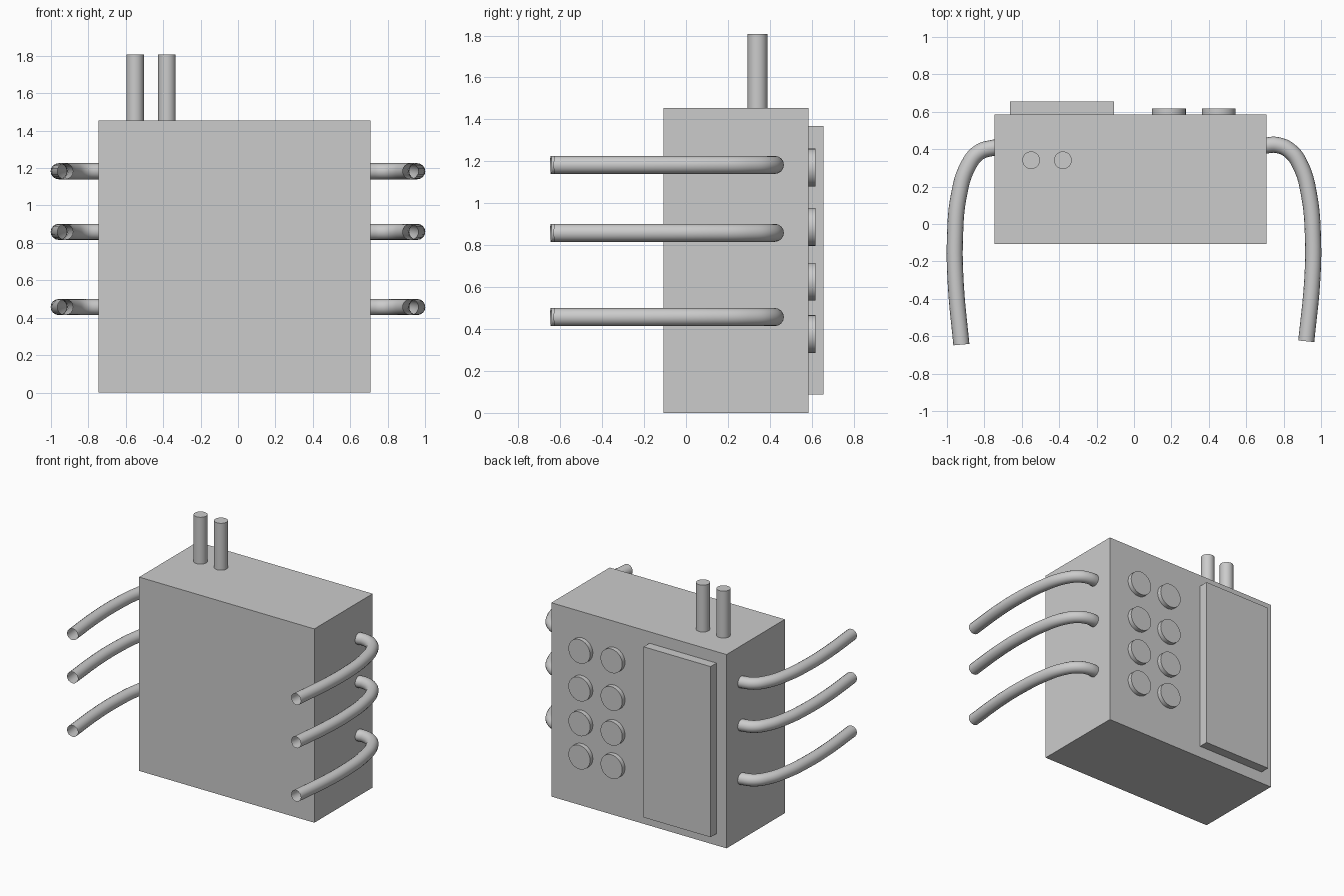
import bpy
from math import pi, radians

if "Cube" in bpy.data.objects:
    bpy.data.objects.remove(bpy.data.objects["Cube"])


def box(name, x, y, z):
    bpy.ops.mesh.primitive_cube_add(
        size=1, location=[(a + b) / 2 for a, b in (x, y, z)])
    ob = bpy.context.object
    ob.name = name
    ob.scale = [b - a for a, b in (x, y, z)]
    bpy.ops.object.transform_apply(location=False, rotation=False, scale=True)
    return ob


def cylinder(name, radius, depth, loc, rot=(0, 0, 0)):
    bpy.ops.mesh.primitive_cylinder_add(
        vertices=32, radius=radius, depth=depth, location=loc, rotation=rot)
    ob = bpy.context.object
    ob.name = name
    bpy.ops.object.shade_smooth_by_angle(angle=radians(40))
    return ob


def tube(name, points, z, radius=0.043):
    # open-ended round hose swept along a smooth path
    cu = bpy.data.curves.new(name, 'CURVE')
    cu.dimensions = '3D'
    cu.bevel_depth = radius
    cu.bevel_resolution = 6
    cu.resolution_u = 6
    cu.use_fill_caps = False
    sp = cu.splines.new('BEZIER')
    sp.bezier_points.add(len(points) - 1)
    for bp, (x, y) in zip(sp.bezier_points, points):
        bp.co = (x, y, z)
        bp.handle_left_type = bp.handle_right_type = 'AUTO'
    ob = bpy.data.objects.new(name, cu)
    bpy.context.collection.objects.link(ob)
    bpy.ops.object.select_all(action='DESELECT')
    ob.select_set(True)
    bpy.context.view_layer.objects.active = ob
    bpy.ops.object.convert(target='MESH')
    bpy.ops.object.shade_smooth_by_angle(angle=radians(40))


# Main casing and raised rear panel
BACK = 0.585
box("casing", (-0.746, 0.709), (-0.107, BACK), (0, 1.455))
box("rear_panel", (-0.663, -0.107), (BACK - 0.01, 0.655), (0.088, 1.369))

# Rear round knobs, two columns of four
for i, x in enumerate((0.187, 0.454)):
    for j, z in enumerate((1.17, 0.887, 0.626, 0.376)):
        cylinder(f"knob_{i}_{j}", 0.09, 0.05, (x, BACK + 0.008, z), (pi / 2, 0, 0))

# Two rods on the top
for i, x in enumerate((-0.55, -0.38)):
    cylinder(f"top_rod_{i}", 0.047, 0.377, (x, 0.341, 1.6185))

# Three curved hoses on each side, reaching forward
left = [(-0.69, 0.415), (-0.75, 0.408), (-0.83, 0.382), (-0.89, 0.305),
        (-0.937, 0.15), (-0.957, -0.07), (-0.953, -0.32), (-0.923, -0.645)]
right = [(0.65, 0.405), (0.705, 0.419), (0.765, 0.422), (0.835, 0.39),
         (0.892, 0.31), (0.937, 0.15), (0.957, -0.08), (0.953, -0.3),
         (0.921, -0.627)]
for j, z in enumerate((1.183, 0.859, 0.457)):
    tube(f"left_hose_{j}", left, z)
    tube(f"right_hose_{j}", right, z)
